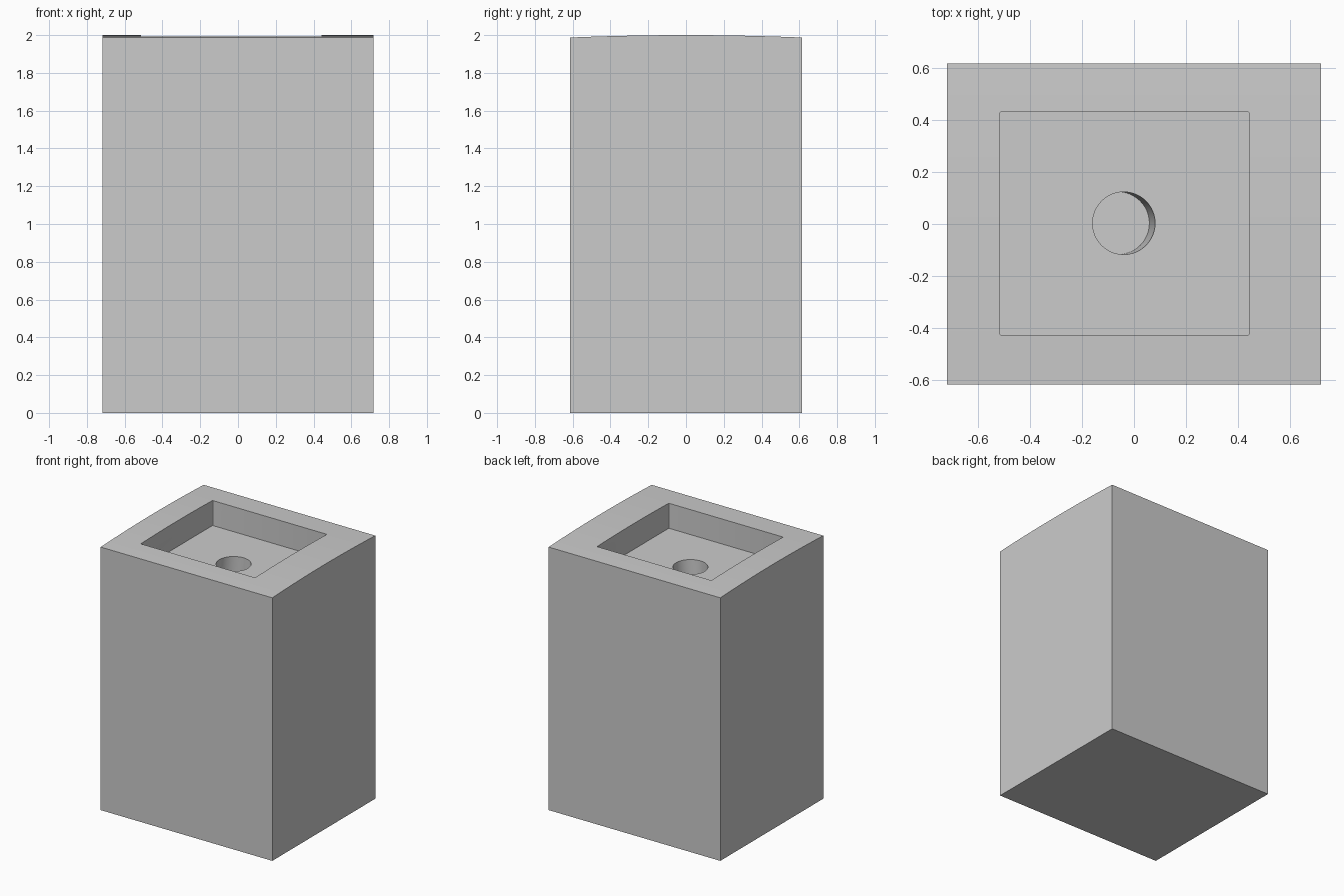
import bpy
import bmesh
import math
from mathutils import Matrix

if "Cube" in bpy.data.objects:
    bpy.data.objects.remove(bpy.data.objects["Cube"], do_unlink=True)

WIDTH, DEPTH, HEIGHT, CROWN = 1.434, 1.23, 2.0, 0.013
FLOOR_Z = 1.805

grey = bpy.data.materials.new("plain grey")
grey.use_nodes = True
colour = (0.6, 0.6, 0.6, 1)
grey.diffuse_color = colour
grey.node_tree.nodes["Principled BSDF"].inputs["Base Color"].default_value = colour


def add_object(name, bm):
    bmesh.ops.recalc_face_normals(bm, faces=bm.faces)
    mesh = bpy.data.meshes.new(name)
    bm.to_mesh(mesh)
    bm.free()
    mesh.materials.append(grey)
    obj = bpy.data.objects.new(name, mesh)
    bpy.context.collection.objects.link(obj)
    return obj


def cut(target, cutter):
    cutter.hide_render = True
    mod = target.modifiers.new(cutter.name, "BOOLEAN")
    mod.operation, mod.solver, mod.object = "DIFFERENCE", "EXACT", cutter
    bpy.context.view_layer.objects.active = target
    bpy.ops.object.modifier_apply(modifier=mod.name)
    bpy.data.objects.remove(cutter, do_unlink=True)


# Block: side profile with a gently crowned top, extruded across the width
steps = 24
profile = [(-DEPTH / 2, 0), (DEPTH / 2, 0)]
for i in range(steps + 1):
    t = 1 - 2 * i / steps
    profile.append((t * DEPTH / 2, HEIGHT - CROWN * t * t))
bm = bmesh.new()
side = bm.faces.new([bm.verts.new((-WIDTH / 2, y, z)) for y, z in profile])
new = bmesh.ops.extrude_face_region(bm, geom=[side], use_keep_orig=True)["geom"]
bmesh.ops.translate(bm, vec=(WIDTH, 0, 0),
                    verts=[v for v in new if isinstance(v, bmesh.types.BMVert)])
block = add_object("block", bm)

# Rectangular recess in the top, with barely rounded corners
bm = bmesh.new()
bmesh.ops.create_cube(bm, size=1, matrix=Matrix.Translation((-0.036, 0.002, FLOOR_Z + 0.25))
                      @ Matrix.Diagonal((0.956, 0.857, 0.5, 1)))
upright = [e for e in bm.edges if abs(e.verts[0].co.z - e.verts[1].co.z) > 0.1]
bmesh.ops.bevel(bm, geom=upright, offset=0.006, segments=3, profile=0.5, affect="EDGES")
cut(block, add_object("recess_cutter", bm))

# Round socket in the recess floor, leaning slightly as it goes down
socket_depth, lean = 0.25, 0.022
bm = bmesh.new()
bmesh.ops.create_cone(bm, cap_ends=True, segments=48, radius1=0.12, radius2=0.12,
                      depth=socket_depth + 0.1)
shear = Matrix.Identity(4)
shear[0][2] = lean / socket_depth
middle = (0.1 - socket_depth) / 2
bm.transform(Matrix.Translation((-0.039 + middle * lean / socket_depth, 0.003,
                                 FLOOR_Z + middle)) @ shear)
cut(block, add_object("socket_cutter", bm))

# Smooth curved surfaces while keeping real edges crisp
bpy.ops.object.select_all(action="DESELECT")
block.select_set(True)
bpy.context.view_layer.objects.active = block
bpy.ops.object.shade_smooth_by_angle(angle=math.radians(30))
